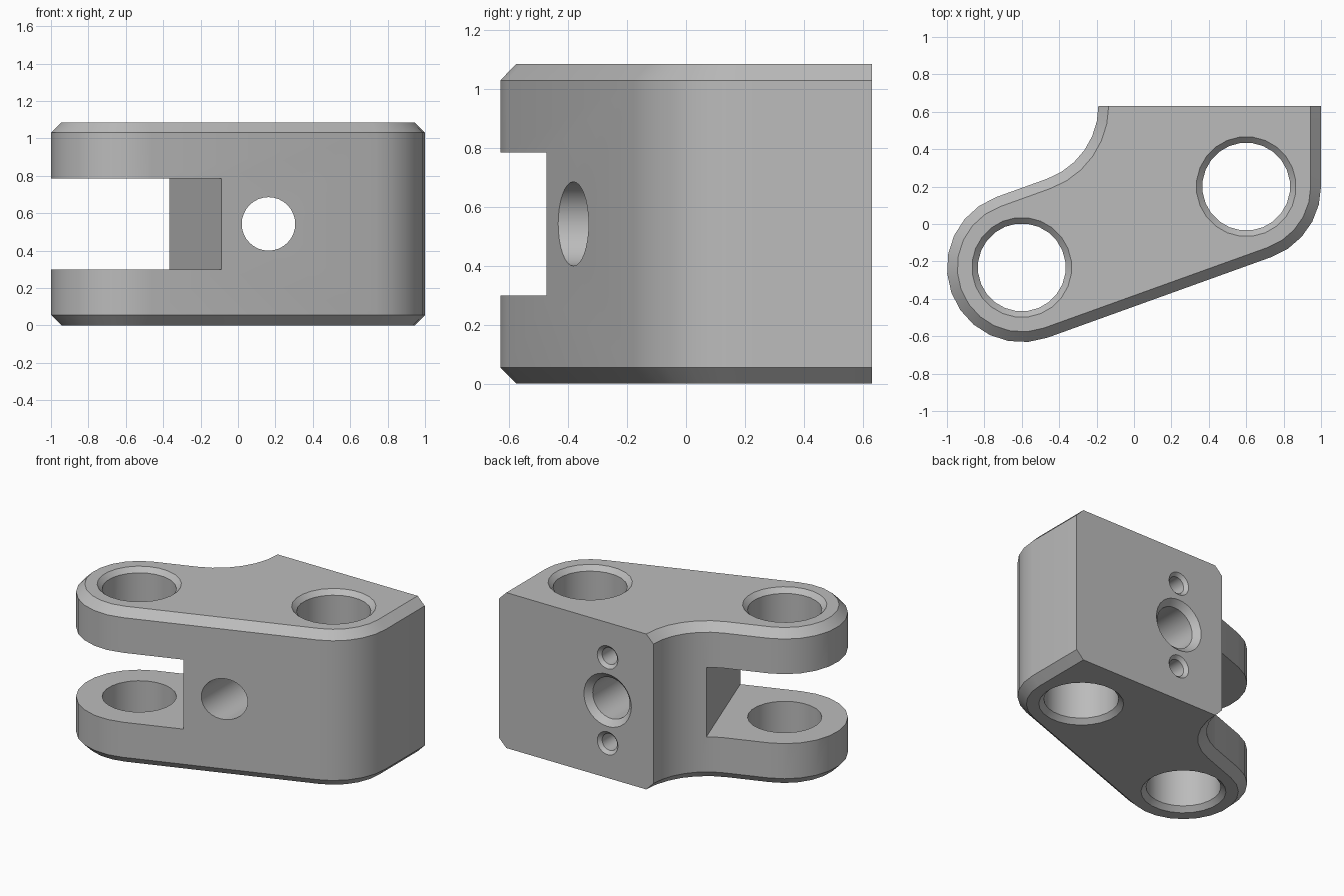
import bpy, bmesh, math
from mathutils import Vector, Matrix

if "Cube" in bpy.data.objects:
    bpy.data.objects.remove(bpy.data.objects["Cube"], do_unlink=True)

H, BEVEL, R = 1.085, 0.055, 0.4          # height, edge chamfer, boss radius
BACK = 0.632
MID = H / 2
LUG = Vector((-0.6, -0.232))             # slotted lug centre
BOSS = Vector((0.6, 0.2))                # solid end centre
COVE = Vector((-0.605, BACK))            # centre of concave back corner
TILT = math.atan2(BOSS.y - LUG.y, BOSS.x - LUG.x)

metal = bpy.data.materials.new("grey_metal")
metal.use_nodes = True
GREY = (0.5, 0.5, 0.5, 1)
metal.diffuse_color = GREY
metal.node_tree.nodes["Principled BSDF"].inputs["Base Color"].default_value = GREY


def make_object(name, bm):
    bmesh.ops.recalc_face_normals(bm, faces=bm.faces)
    mesh = bpy.data.meshes.new(name)
    bm.to_mesh(mesh)
    bm.free()
    mesh.materials.append(metal)
    obj = bpy.data.objects.new(name, mesh)
    bpy.context.collection.objects.link(obj)
    return obj


def loft(name, rings):
    """Skin equal-length closed rings and cap both ends."""
    bm = bmesh.new()
    loops = [[bm.verts.new(p) for p in ring] for ring in rings]
    n = len(loops[0])
    for a, b in zip(loops, loops[1:]):
        for i in range(n):
            j = (i + 1) % n
            bm.faces.new((a[i], a[j], b[j], b[i]))
    bm.faces.new(loops[0][::-1])
    bm.faces.new(loops[-1])
    return make_object(name, bm)


def arc(centre, radius, start, end, steps):
    return [centre + radius * Vector((math.cos(t), math.sin(t)))
            for t in (start + (end - start) * i / steps for i in range(steps + 1))]


def outline(inset):
    """Body outline, counter-clockwise, moved inwards everywhere but the back."""
    q = math.pi / 2
    normal = Vector((-math.sin(TILT), math.cos(TILT)))
    cove_r = (COVE - LUG).dot(normal) - R
    pts = arc(LUG, R - inset, TILT + q, TILT + 3 * q, 12)
    pts += arc(BOSS, R - inset, TILT - q, 0, 5)
    pts.append(Vector((1 - inset, BACK)))
    pts += arc(COVE, cove_r + inset, 0, TILT - q, 6)
    return pts


def round_cutter(name, place, profile, sides=24):
    """Turned cutter along local z from (height, radius) pairs."""
    rings = []
    for z, r in profile:
        circle = arc(Vector((0, 0)), r, 0, math.tau, sides)[:-1]
        rings.append([place @ Vector((p.x, p.y, z)) for p in circle])
    return loft(name, rings)


# Chamfered body
levels = [(0, BEVEL), (BEVEL, 0), (H - BEVEL, 0), (H, BEVEL)]
body = loft("clevis_bracket", [[(p.x, p.y, z) for p in outline(d)] for z, d in levels])

# Vertical bores, countersunk at both ends
cutters = []
BORE, SINK, OVER = 0.235, 0.032, 0.02
bore_profile = [(-OVER, BORE + SINK + OVER), (SINK, BORE),
                (H - SINK, BORE), (H + OVER, BORE + SINK + OVER)]
for label, c in (("lug", LUG), ("boss", BOSS)):
    place = Matrix.Translation((c.x, c.y, 0)) @ Matrix.Rotation(math.pi / 24, 4, 'Z')
    cutters.append(round_cutter(label + "_bore_cutter", place, bore_profile))

# Slot across the lug, square to the slanted axis
bm = bmesh.new()
bmesh.ops.create_cube(bm, size=1)
slot_place = (Matrix.Translation((LUG.x, LUG.y, MID)) @ Matrix.Rotation(TILT, 4, 'Z')
              @ Matrix.Translation((-0.3, 0, 0)) @ Matrix.Diagonal((1.4, 1.6, 0.485, 1)))
bmesh.ops.transform(bm, matrix=slot_place, verts=bm.verts)
cutters.append(make_object("slot_cutter", bm))


# Holes in the back face: local z runs inwards from the back
def back_place(z):
    return Matrix.Translation((0.163, BACK, z)) @ Matrix.Rotation(math.pi / 2, 4, 'X')


cutters.append(round_cutter("cross_hole_cutter", back_place(MID),
                            [(-OVER, 0.183 + OVER), (0.04, 0.143), (1.5, 0.143)], 32))
for side in (-1, 1):
    cutters.append(round_cutter("pin_hole_cutter", back_place(MID + side * 0.3),
                                [(-OVER, 0.08 + OVER), (0.022, 0.058), (0.4, 0.058)]))

# Cut everything, then drop the cutters
for c in cutters:
    c.hide_render = True
    mod = body.modifiers.new(c.name, 'BOOLEAN')
    mod.operation, mod.solver, mod.object = 'DIFFERENCE', 'EXACT', c
bpy.context.view_layer.update()
cut_mesh = bpy.data.meshes.new_from_object(body.evaluated_get(bpy.context.evaluated_depsgraph_get()))
body.modifiers.clear()
body.data = cut_mesh
for c in cutters:
    bpy.data.objects.remove(c, do_unlink=True)

bpy.ops.object.select_all(action='DESELECT')
body.select_set(True)
bpy.context.view_layer.objects.active = body
bpy.ops.object.shade_smooth_by_angle(angle=math.radians(30))
